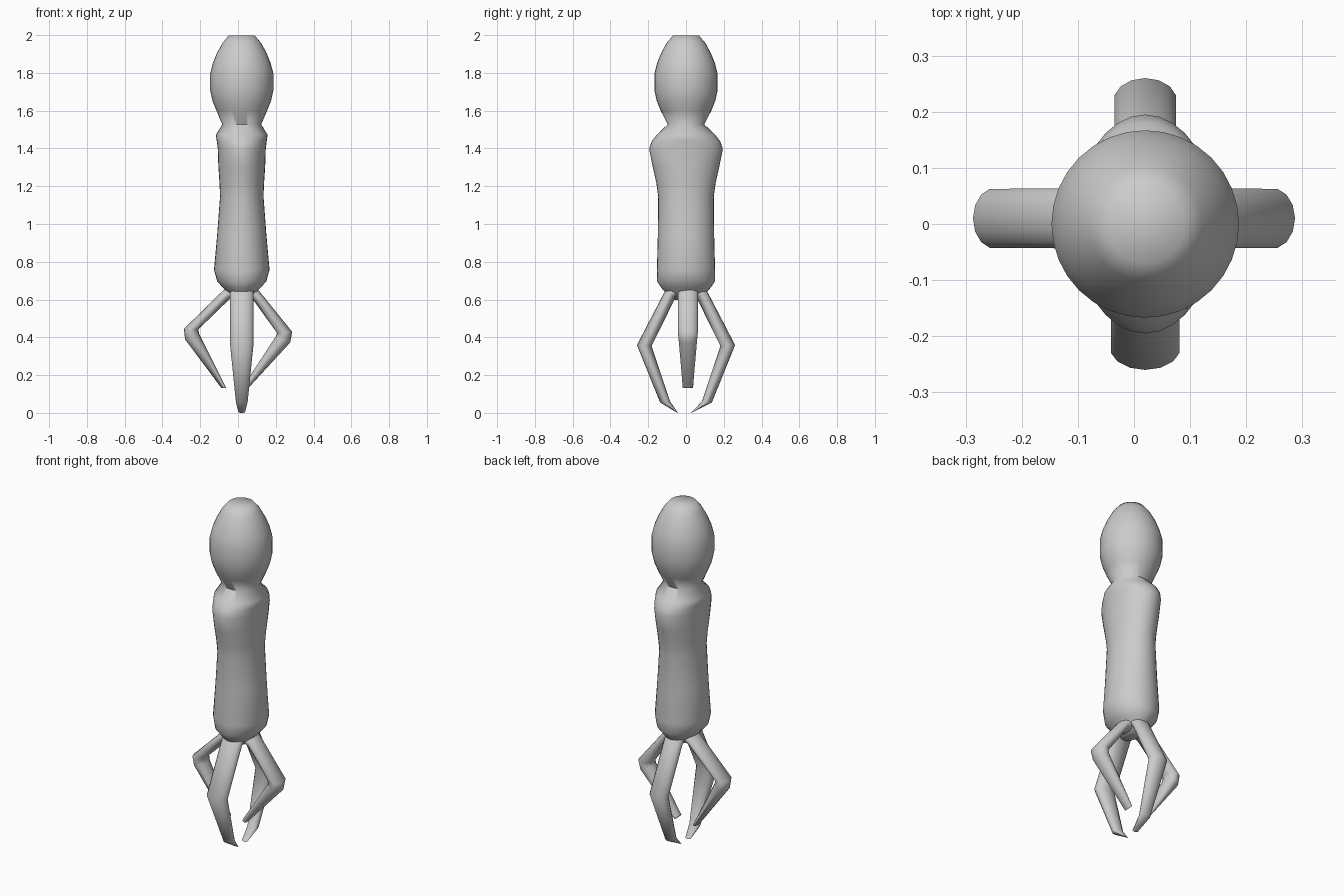
import bpy, bmesh, math
from mathutils import Vector

CX = 0.02  # the body axis sits slightly right of centre


def loft(name, rings, angle=70):
    """Skin a list of equal-sized point rings, cap both ends and shade smooth."""
    bm = bmesh.new()
    vr = [[bm.verts.new(p) for p in ring] for ring in rings]
    n = len(vr[0])
    for a, b in zip(vr, vr[1:]):
        for i in range(n):
            j = (i + 1) % n
            bm.faces.new((a[i], a[j], b[j], b[i]))
    bm.faces.new(vr[0])
    bm.faces.new(vr[-1])
    bmesh.ops.recalc_face_normals(bm, faces=bm.faces)
    for f in bm.faces:
        f.smooth = True
    me = bpy.data.meshes.new(name)
    bm.to_mesh(me)
    bm.free()
    me.set_sharp_from_angle(angle=math.radians(angle))
    ob = bpy.data.objects.new(name, me)
    bpy.context.collection.objects.link(ob)
    return ob


def ellipse(rx, ry, z, n=32):
    return [Vector((CX + rx * math.cos(2 * math.pi * i / n),
                    ry * math.sin(2 * math.pi * i / n), z)) for i in range(n)]


def leg(name, axis, centre, sections, sign=1, n=14):
    """Each section: outer (r, z), inner (r, z) and half width across the leg."""
    rings = []
    for ro, zo, ri, zi, w in sections:
        mid = Vector(((ro + ri) / 2, (zo + zi) / 2))
        half = Vector(((ro - ri) / 2, (zo - zi) / 2))
        ring = []
        for i in range(n):
            a = 2 * math.pi * i / n
            p = mid + half * math.cos(a)
            s = centre + w * math.sin(a)
            ring.append((sign * p.x, s, p.y) if axis == 'x' else (s, sign * p.x, p.y))
        rings.append(ring)
    return loft(name, rings)


# Egg-shaped head, narrowing to the neck, and elliptical torso
profile = [
    (0.07, 0.07, 2.0), (0.102, 0.102, 1.962), (0.132, 0.132, 1.907),
    (0.153, 0.153, 1.855), (0.167, 0.167, 1.80), (0.167, 0.167, 1.71),
    (0.155, 0.155, 1.655), (0.135, 0.135, 1.605), (0.103, 0.097, 1.53),
    (0.137, 0.155, 1.475), (0.132, 0.182, 1.44), (0.127, 0.195, 1.40),
    (0.124, 0.177, 1.31), (0.118, 0.157, 1.22), (0.115, 0.147, 1.15),
    (0.130, 0.149, 0.95), (0.147, 0.154, 0.76), (0.130, 0.154, 0.70),
    (0.100, 0.130, 0.665), (0.068, 0.105, 0.635), (0.035, 0.055, 0.60),
]
loft("head_and_torso", [ellipse(*p) for p in profile])

# Short side legs
leg("left_leg", 'x', 0.01, [
    (0.02, 0.70, 0.00, 0.61, 0.055), (0.075, 0.655, 0.045, 0.605, 0.055),
    (0.287, 0.447, 0.210, 0.445, 0.054), (0.280, 0.392, 0.205, 0.420, 0.050),
    (0.088, 0.135, 0.062, 0.135, 0.028)], sign=-1)
leg("right_leg", 'x', 0.01, [
    (0.06, 0.70, 0.03, 0.61, 0.055), (0.115, 0.645, 0.085, 0.595, 0.055),
    (0.287, 0.432, 0.207, 0.425, 0.054), (0.276, 0.375, 0.200, 0.408, 0.050),
    (0.055, 0.135, 0.035, 0.155, 0.028)])

# Long front and back legs with bent toes
for name, sign, w, toe in (("front_leg", -1, 0.063, 0.0), ("back_leg", 1, 0.056, -0.015)):
    leg(name, 'y', CX, [
        (0.06, 0.70, 0.01, 0.63, w), (0.113, 0.645, 0.055, 0.615, w),
        (0.260, 0.362, 0.182, 0.357, w), (0.137, 0.058, 0.085, 0.065, 0.032),
        (0.058 + toe, 0.010, 0.042 + toe, 0.003, 0.018)], sign=sign)

# Rest the toes exactly on the ground
low = min(v.co.z for o in bpy.data.objects for v in o.data.vertices)
for o in bpy.data.objects:
    o.location.z -= low
